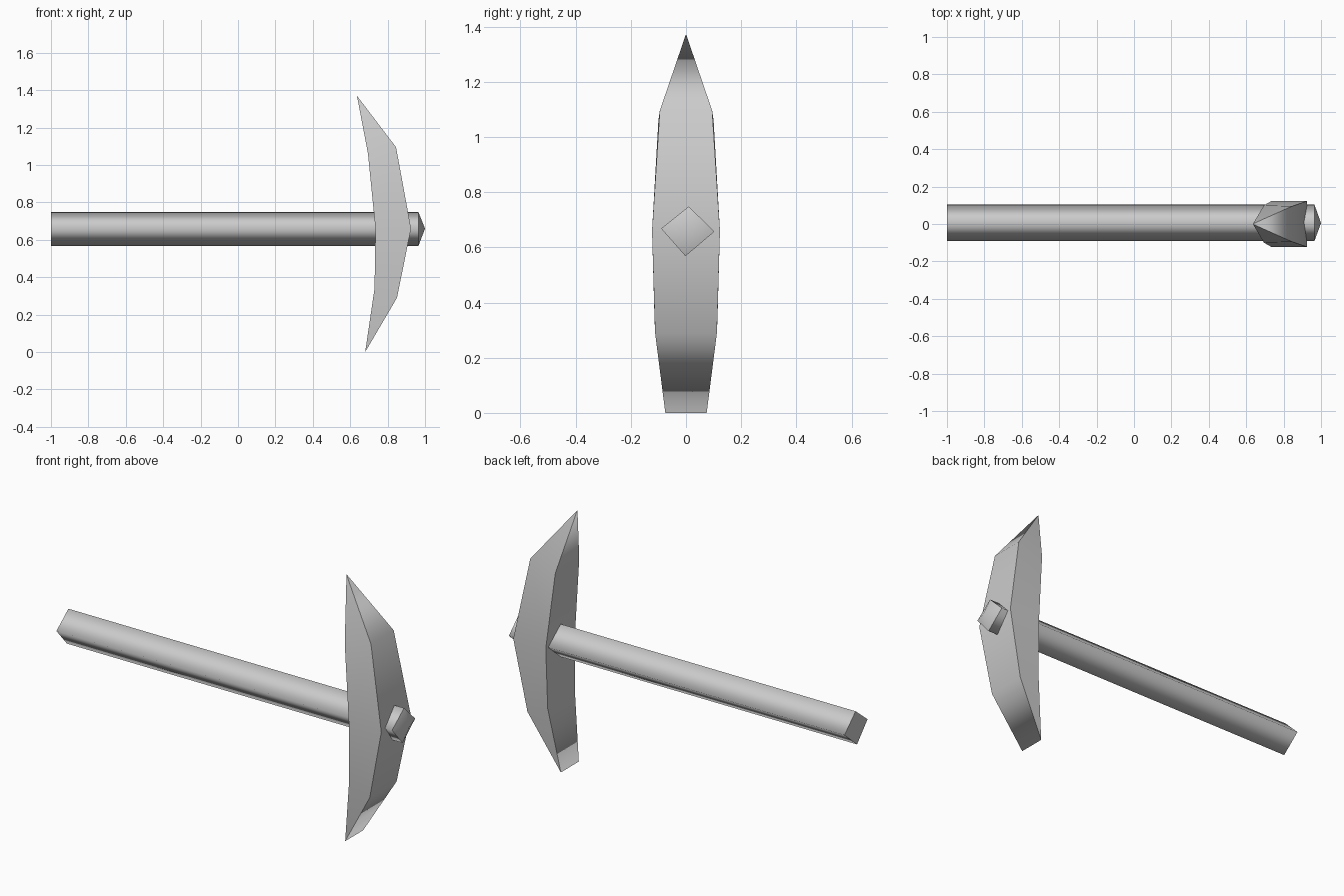
import bpy
import bmesh

cube = bpy.data.objects.get("Cube")
if cube:
    bpy.data.objects.remove(cube, do_unlink=True)

grey = bpy.data.materials.new("plain grey")
grey.use_nodes = True
COLOUR = (0.6, 0.6, 0.6, 1)
grey.diffuse_color = COLOUR
grey.node_tree.nodes["Principled BSDF"].inputs["Base Color"].default_value = COLOUR


def finish(bm, name):
    bmesh.ops.recalc_face_normals(bm, faces=bm.faces)
    for face in bm.faces:
        face.smooth = True
    mesh = bpy.data.meshes.new(name)
    bm.to_mesh(mesh)
    bm.free()
    mesh.materials.append(grey)
    obj = bpy.data.objects.new(name, mesh)
    bpy.context.collection.objects.link(obj)
    return obj


def build_head():
    # Matching stations from top point to bottom chisel: (x, z, half width)
    outer = [(0.845, 1.095, 0.095), (0.925, 0.66, 0.123), (0.85, 0.29, 0.112)]
    inner = [(0.695, 1.06, 0.1), (0.735, 0.66, 0.123), (0.73, 0.34, 0.114)]
    ends = [(0.636, 1.37, 0.001), (0.68, 0.0, 0.075)]
    bm = bmesh.new()

    def pair(station):
        x, z, w = station
        return [bm.verts.new((x, side * w, z)) for side in (-1, 1)]

    top, bottom = map(pair, ends)
    out_rows = [top] + [pair(s) for s in outer] + [bottom]
    in_rows = [top] + [pair(s) for s in inner] + [bottom]
    # Outer and inner bands
    for rows in (out_rows, in_rows):
        for a, b in zip(rows, rows[1:]):
            bm.faces.new((a[0], a[1], b[1], b[0]))
    # Two cheeks, bounded by sharp edges
    for side in (0, 1):
        for i in range(len(out_rows) - 1):
            ring = [out_rows[i][side], out_rows[i + 1][side],
                    in_rows[i + 1][side], in_rows[i][side]]
            bm.faces.new(list(dict.fromkeys(ring)))
        for rows in (out_rows, in_rows):
            for a, b in zip(rows, rows[1:]):
                bm.edges.get((a[side], b[side])).smooth = False
    return finish(bm, "pick_head")


def build_handle():
    # Slightly turned diamond section with a shallow pointed cap
    section = [(0.01, 0.748), (0.103, 0.657), (-0.002, 0.568), (-0.09, 0.668)]
    bm = bmesh.new()
    butt, collar = [[bm.verts.new((x, y, z)) for y, z in section]
                    for x in (-1.0, 0.965)]
    apex = bm.verts.new((1.0, 0.005, 0.66))
    bm.faces.new(butt)
    for i in range(len(section)):
        j = (i + 1) % len(section)
        bm.faces.new((butt[i], butt[j], collar[j], collar[i]))
        bm.faces.new((collar[i], collar[j], apex))
        for ring in (butt, collar):
            bm.edges.get((ring[i], ring[j])).smooth = False
    return finish(bm, "handle")


build_head()
build_handle()
